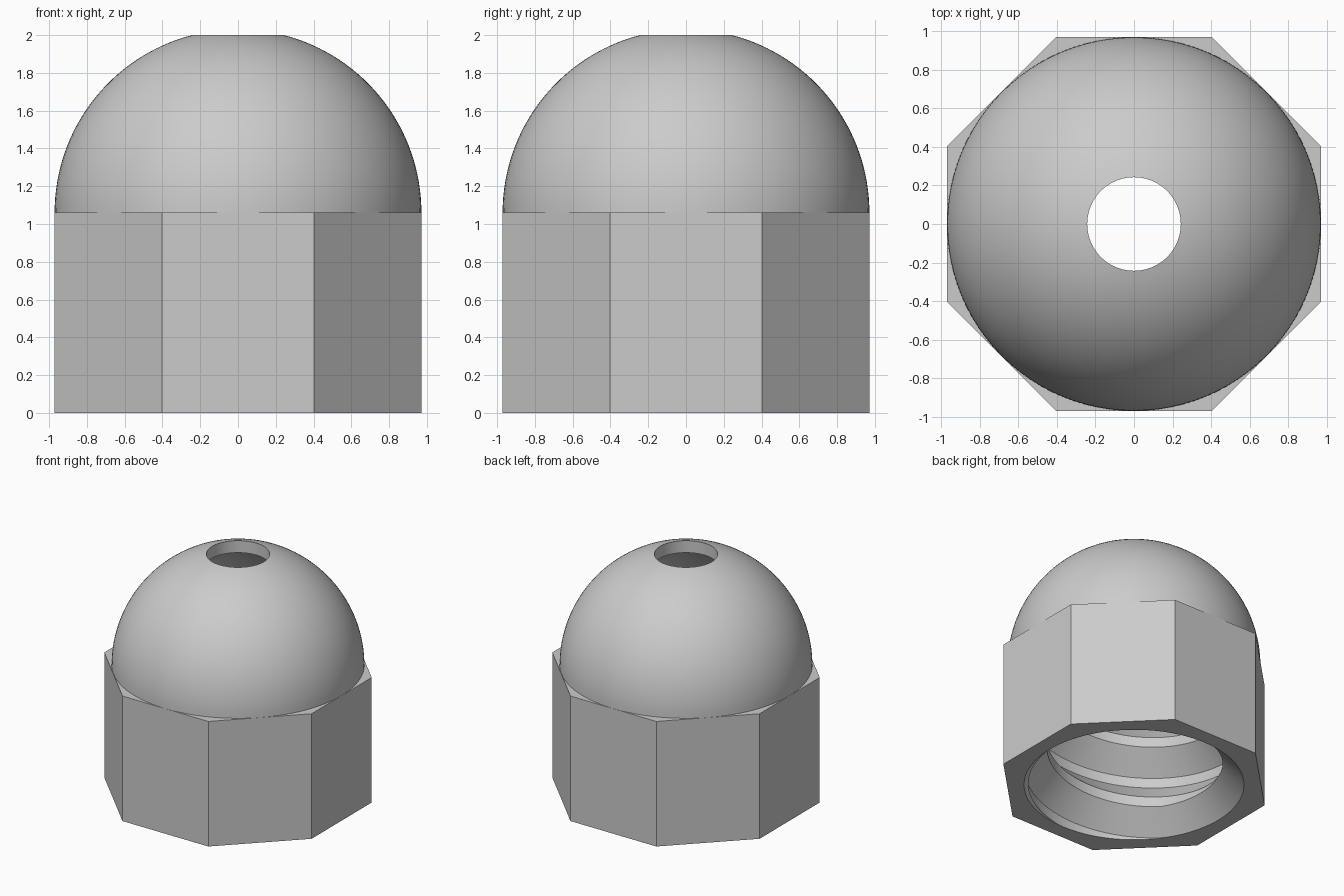
import bpy, bmesh
from math import pi, sin, cos, radians, acos
from mathutils import Matrix

if "Cube" in bpy.data.objects:
    bpy.data.objects.remove(bpy.data.objects["Cube"])

APOTHEM, COLLAR_TOP, HOLE = 0.972, 1.06, 0.243
DOME_INNER = 0.873
ROOT, CREST = 0.845, 0.67            # thread radii
PITCH, FLAT = 0.527, 0.085
THREAD_START = radians(214)
STEPS = 96

metal = bpy.data.materials.new("grey metal")
metal.use_nodes = True
metal.diffuse_color = (0.6, 0.6, 0.6, 1)
metal.node_tree.nodes["Principled BSDF"].inputs["Base Color"].default_value = (0.6, 0.6, 0.6, 1)


def make(name, bm):
    bmesh.ops.recalc_face_normals(bm, faces=bm.faces)
    mesh = bpy.data.meshes.new(name)
    bm.to_mesh(mesh)
    bm.free()
    mesh.materials.append(metal)
    obj = bpy.data.objects.new(name, mesh)
    bpy.context.collection.objects.link(obj)
    return obj


def select(obj):
    bpy.ops.object.select_all(action='DESELECT')
    obj.select_set(True)
    bpy.context.view_layer.objects.active = obj


def frustum(name, sides, r_low, r_high, z_low, z_high, turn=0.0):
    bm = bmesh.new()
    place = Matrix.Translation((0, 0, (z_low + z_high) / 2)) @ Matrix.Rotation(turn, 4, 'Z')
    bmesh.ops.create_cone(bm, cap_ends=True, segments=sides, radius1=r_low,
                          radius2=r_high, depth=z_high - z_low, matrix=place)
    return make(name, bm)


def thread_core(name, z_low, z_high):
    """Right-handed helical core with a trapezoid profile, trimmed flat at both ends."""
    flank = PITCH / 2 - FLAT
    profile = [(0, ROOT), (flank, CREST), (flank + FLAT, CREST), (2 * flank + FLAT, ROOT)]
    bm = bmesh.new()
    columns = []
    for i in range(STEPS + 1):
        angle = THREAD_START + 2 * pi * i / STEPS
        columns.append([bm.verts.new((r * cos(angle), r * sin(angle), dz + PITCH * (turn + i / STEPS)))
                        for turn in range(-3, 4) for dz, r in profile])
    for left, right in zip(columns, columns[1:]):
        for j in range(len(left) - 1):
            bm.faces.new((left[j], right[j], right[j + 1], left[j + 1]))
    bmesh.ops.remove_doubles(bm, verts=bm.verts, dist=1e-4)
    # trim and cap the two ends
    for z, up in ((z_low, -1), (z_high, 1)):
        cut = bmesh.ops.bisect_plane(bm, geom=bm.verts[:] + bm.edges[:] + bm.faces[:],
                                     plane_co=(0, 0, z), plane_no=(0, 0, up), clear_outer=True)
        rim = [e for e in cut["geom_cut"] if isinstance(e, bmesh.types.BMEdge) and e.is_boundary]
        bmesh.ops.edgeloop_fill(bm, edges=rim)
    return make(name, bm)


# Octagonal collar with a threaded bore and a countersunk mouth
corner = APOTHEM / cos(pi / 8)
collar = frustum("octagonal_collar", 8, corner, corner, 0, COLLAR_TOP, pi / 8)
mouth = 0.3
cutters = [thread_core("thread_cutter", -0.1, COLLAR_TOP + 0.1),
           frustum("mouth_cutter", STEPS, ROOT + 0.1, ROOT - mouth, -0.1, mouth)]
for cutter in cutters:
    cutter.hide_render = True
    select(collar)
    mod = collar.modifiers.new("bore", 'BOOLEAN')
    mod.operation, mod.solver, mod.object = 'DIFFERENCE', 'EXACT', cutter
    bpy.ops.object.modifier_apply(modifier=mod.name)
    bpy.data.objects.remove(cutter)


# Hollow dome, turned from a shell profile, with a round hole at the top
def arc(radius, count=32):
    top = acos(HOLE / radius)
    return [(radius * cos(top * i / count), COLLAR_TOP + radius * sin(top * i / count))
            for i in range(count + 1)]


bm = bmesh.new()
points = arc(APOTHEM - 0.001) + arc(DOME_INNER)[::-1]
verts = [bm.verts.new((r, 0, z)) for r, z in points]
edges = [bm.edges.new(pair) for pair in zip(verts, verts[1:])]
bmesh.ops.spin(bm, geom=verts + edges, cent=(0, 0, 0), axis=(0, 0, 1),
               angle=2 * pi, steps=STEPS, use_duplicate=False)
bmesh.ops.remove_doubles(bm, verts=bm.verts, dist=1e-4)
dome = make("hollow_dome", bm)

for obj in (collar, dome):
    select(obj)
    bpy.ops.object.shade_smooth_by_angle(angle=radians(30))
